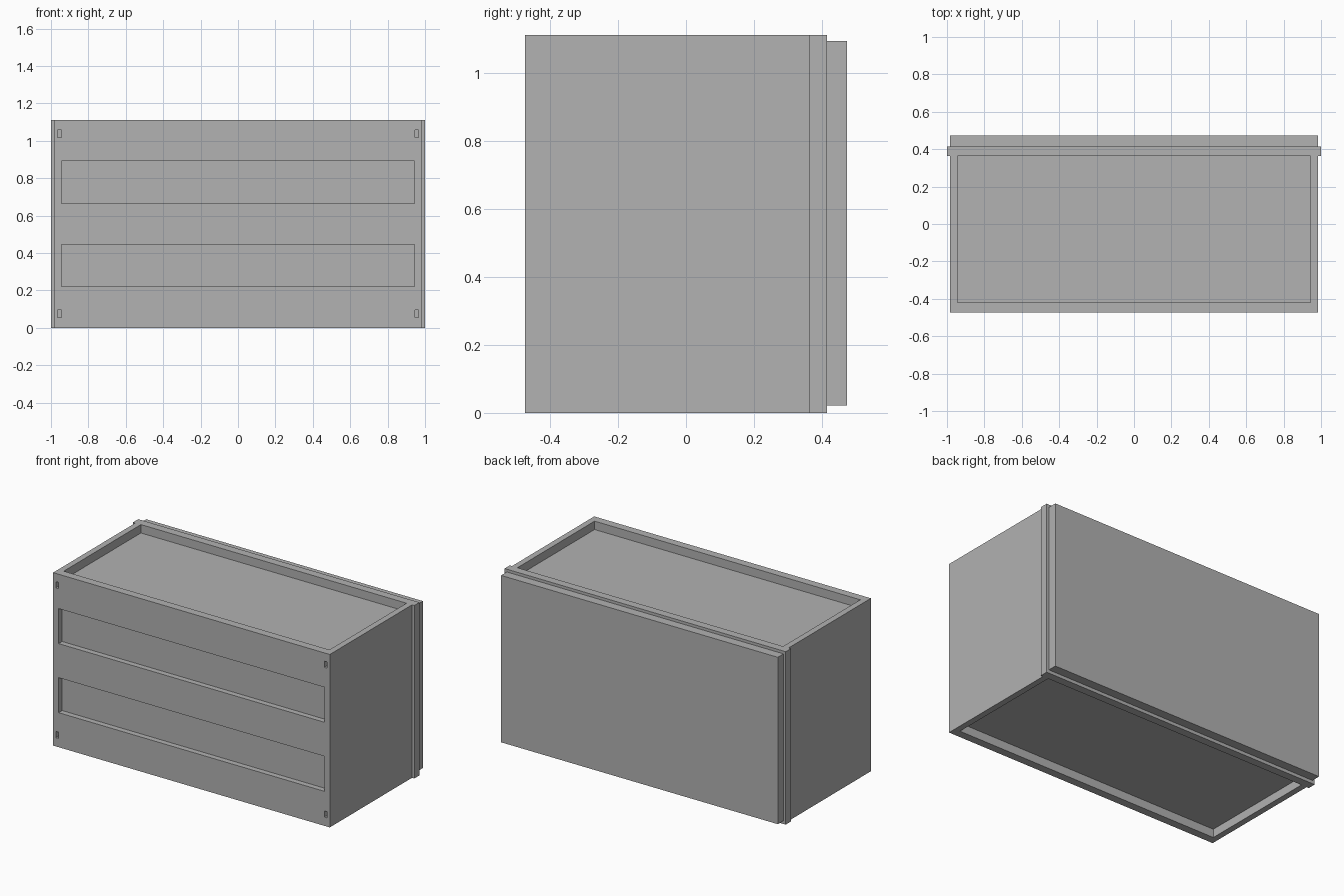
import bpy

default = bpy.data.objects.get("Cube")
if default:
    bpy.data.objects.remove(default, do_unlink=True)

grey = bpy.data.materials.new("mid grey")
grey.use_nodes = True
colour = (0.445, 0.445, 0.445, 1)
grey.diffuse_color = colour
grey.node_tree.nodes["Principled BSDF"].inputs["Base Color"].default_value = colour

HEIGHT = 1.112
HALF = 0.984       # half width of the body
FRONT = -0.473
BACK = 0.415       # rear of the body, where the back panel sits
INNER = 0.945      # half width of recesses and slots
RAIL = 0.363       # front of the side rails
DEPTH = 0.054      # top and bottom recess depth
SLOT = 0.036       # depth of cuts in the front


def box(name, x, y, z):
    """Axis-aligned box from (low, high) ranges."""
    bpy.ops.mesh.primitive_cube_add(size=1)
    ob = bpy.context.object
    ob.name = name
    for v in ob.data.vertices:
        v.co = [(lo + hi) / 2 + c * (hi - lo) for c, (lo, hi) in zip(v.co, (x, y, z))]
    ob.data.materials.append(grey)
    return ob


def cut(target, x, y, z):
    """Subtract a box and discard the cutter."""
    cutter = box("cutter", x, y, z)
    cutter.hide_render = True
    mod = target.modifiers.new("cut", "BOOLEAN")
    mod.operation = "DIFFERENCE"
    mod.solver = "EXACT"
    mod.object = cutter
    bpy.context.view_layer.objects.active = target
    bpy.ops.object.modifier_apply(modifier=mod.name)
    bpy.data.objects.remove(cutter, do_unlink=True)


# Cabinet body with shallow recesses in the top and bottom
body = box("cabinet_body", (-HALF, HALF), (FRONT, BACK), (0, HEIGHT))
for z in ((-0.1, DEPTH), (HEIGHT - DEPTH, HEIGHT + 0.1)):
    cut(body, (-INNER, INNER), (-0.421, RAIL), z)

# Two long slots in the front
front_cut = (FRONT - 0.1, FRONT + SLOT)
for z in ((0.222, 0.447), (0.666, 0.891)):
    cut(body, (-INNER, INNER), front_cut, z)

# Small corner holes in the front
for x in (-0.955, 0.955):
    for z in (0.076, 1.039):
        cut(body, (x - 0.01, x + 0.01), front_cut, (z - 0.02, z + 0.02))

# Side rails along the rear edges
box("left_rail", (HALF, 1), (RAIL, BACK), (0, HEIGHT))
box("right_rail", (-1, -HALF), (RAIL, BACK), (0, HEIGHT))

# Back panel
box("back_panel", (-HALF, HALF), (BACK, 0.473), (0.021, 1.094))
